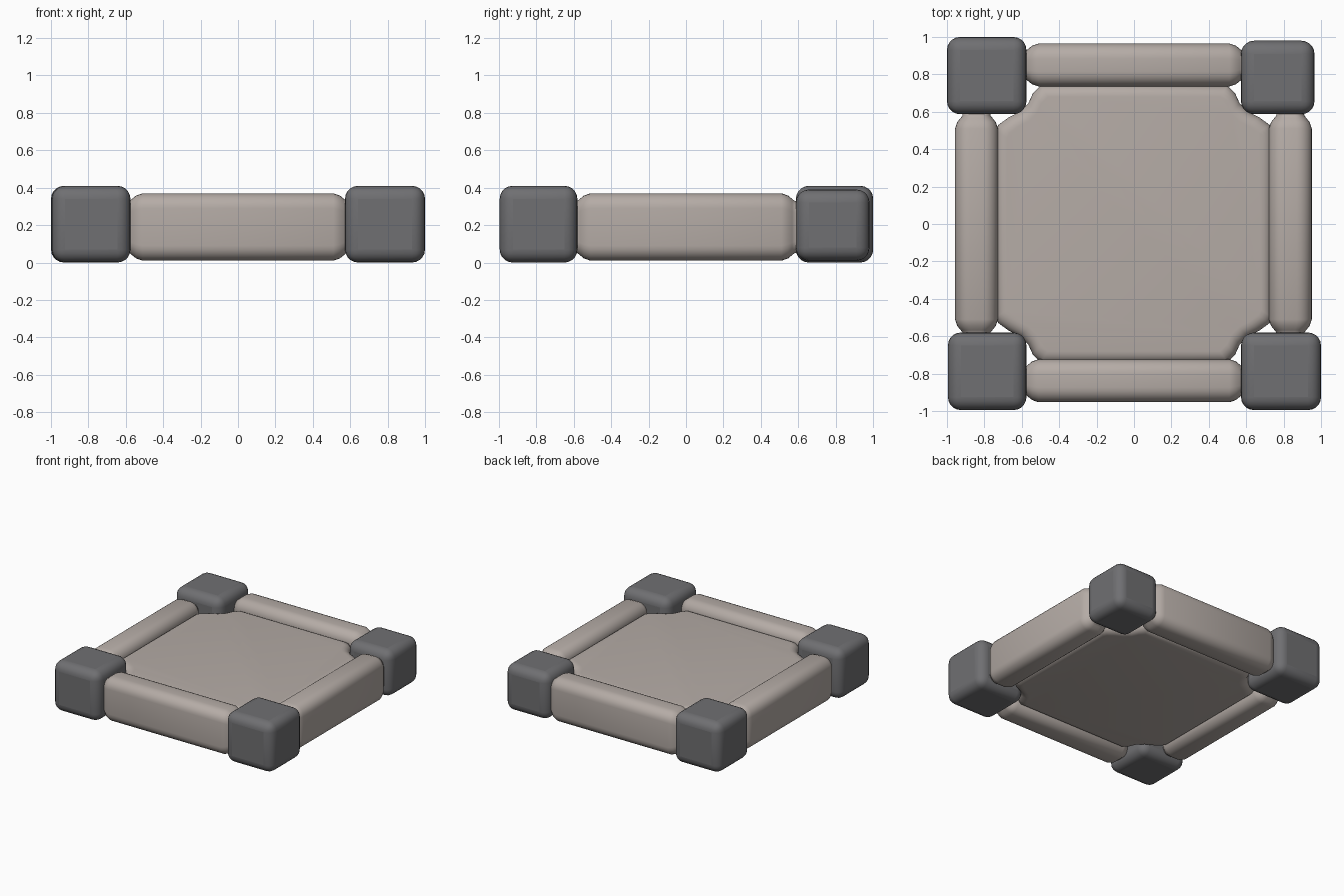
import bpy, bmesh, math
from mathutils import Vector

if "Cube" in bpy.data.objects:
    bpy.data.objects.remove(bpy.data.objects["Cube"], do_unlink=True)


def material(name, rgb):
    m = bpy.data.materials.new(name)
    m.use_nodes = True
    m.diffuse_color = (*rgb, 1)
    m.node_tree.nodes["Principled BSDF"].inputs["Base Color"].default_value = (*rgb, 1)
    return m


stone = material("warm stone", (0.46, 0.41, 0.38))
slate = material("dark slate", (0.16, 0.16, 0.168))


def finish(name, bm, mat):
    bmesh.ops.recalc_face_normals(bm, faces=bm.faces)
    me = bpy.data.meshes.new(name)
    bm.to_mesh(me)
    bm.free()
    me.materials.append(mat)
    ob = bpy.data.objects.new(name, me)
    bpy.context.collection.objects.link(ob)
    bpy.ops.object.select_all(action='DESELECT')
    ob.select_set(True)
    bpy.context.view_layer.objects.active = ob
    bpy.ops.object.shade_smooth_by_angle(angle=math.radians(40))
    return ob


def loft(name, rings, mat):
    # Skin closed rings of points and cap both ends
    bm = bmesh.new()
    rings = [[bm.verts.new(p) for p in ring] for ring in rings]
    n = len(rings[0])
    for a, b in zip(rings, rings[1:]):
        for i in range(n):
            bm.faces.new((a[i], a[(i + 1) % n], b[(i + 1) % n], b[i]))
    bm.faces.new(rings[0])
    bm.faces.new(rings[-1])
    finish(name, bm, mat)


def post(name, lo, hi):
    bm = bmesh.new()
    bmesh.ops.create_cube(bm, size=1)
    lo, hi = Vector(lo), Vector(hi)
    for v in bm.verts:
        v.co = (lo + hi) / 2 + v.co * (hi - lo)
    mod = finish(name, bm, slate).modifiers.new("soft edges", 'BEVEL')
    mod.width, mod.segments = 0.07, 5


def rounded_section(w, h, r, steps=6):
    pts = []
    for k, (sx, sy) in enumerate([(1, 1), (-1, 1), (-1, -1), (1, -1)]):
        for i in range(steps + 1):
            a = math.pi / 2 * (k + i / steps)
            pts.append((sx * (w / 2 - r) + r * math.cos(a), sy * (h / 2 - r) + r * math.sin(a)))
    return pts


def rail(name, centre, along_y):
    # Padded bar lofted along its length, pinched where it meets the posts
    section = rounded_section(0.23, 0.36, 0.08)
    half = [(0.62, 0.045), (0.58, 0.04), (0.567, 0.03), (0.545, 0.012), (0.51, 0)]
    stations = [(-t, s) for t, s in half] + [(t, s) for t, s in reversed(half)]
    rings = []
    for t, inset in stations:
        sx, sz = 1 - inset / 0.115, 1 - inset / 0.18
        ring = [(centre + u * sx, t, 0.19 + z * sz) for u, z in section]
        rings.append(ring if along_y else [(y, x, z) for x, y, z in ring])
    loft(name, rings, stone)


# Corner posts, the back left one slightly smaller
post("front_right_post", (-0.995, -0.995, 0), (-0.575, -0.58, 0.41))
post("front_left_post", (0.572, -0.995, 0), (1, -0.58, 0.41))
post("back_right_post", (-1, 0.587, 0), (-0.575, 1, 0.41))
post("back_left_post", (0.572, 0.587, 0.01), (0.965, 0.98, 0.39))

# Side rails
rail("front_rail", -0.838, False)
rail("back_rail", 0.85, False)
rail("right_rail", -0.842, True)
rail("left_rail", 0.836, True)

# Cushioned floor panel, rounded at the rim, with curved notches around the posts
corner = [(0.74, 0.50), (0.725, 0.53), (0.67, 0.57), (0.61, 0.60),
          (0.565, 0.645), (0.54, 0.70), (0.50, 0.74)]
outline = []
for sx, sy in [(1, 1), (-1, 1), (-1, -1), (1, -1)]:
    pts = [(sx * x, sy * y) for x, y in corner]
    outline += pts if sx * sy > 0 else pts[::-1]
radius, steps = 0.06, 6
bottom, top = 0.05, 0.315
rings = []
for side, level in ((-1, bottom), (1, top)):
    for i in range(steps + 1):
        a = math.pi / 2 * (steps - i if side < 0 else i) / steps
        scale = 1 - radius * (1 - math.cos(a)) / 0.74
        z = level - side * radius * (1 - math.sin(a))
        rings.append([(x * scale, y * scale, z) for x, y in outline])
loft("floor_panel", rings, stone)
